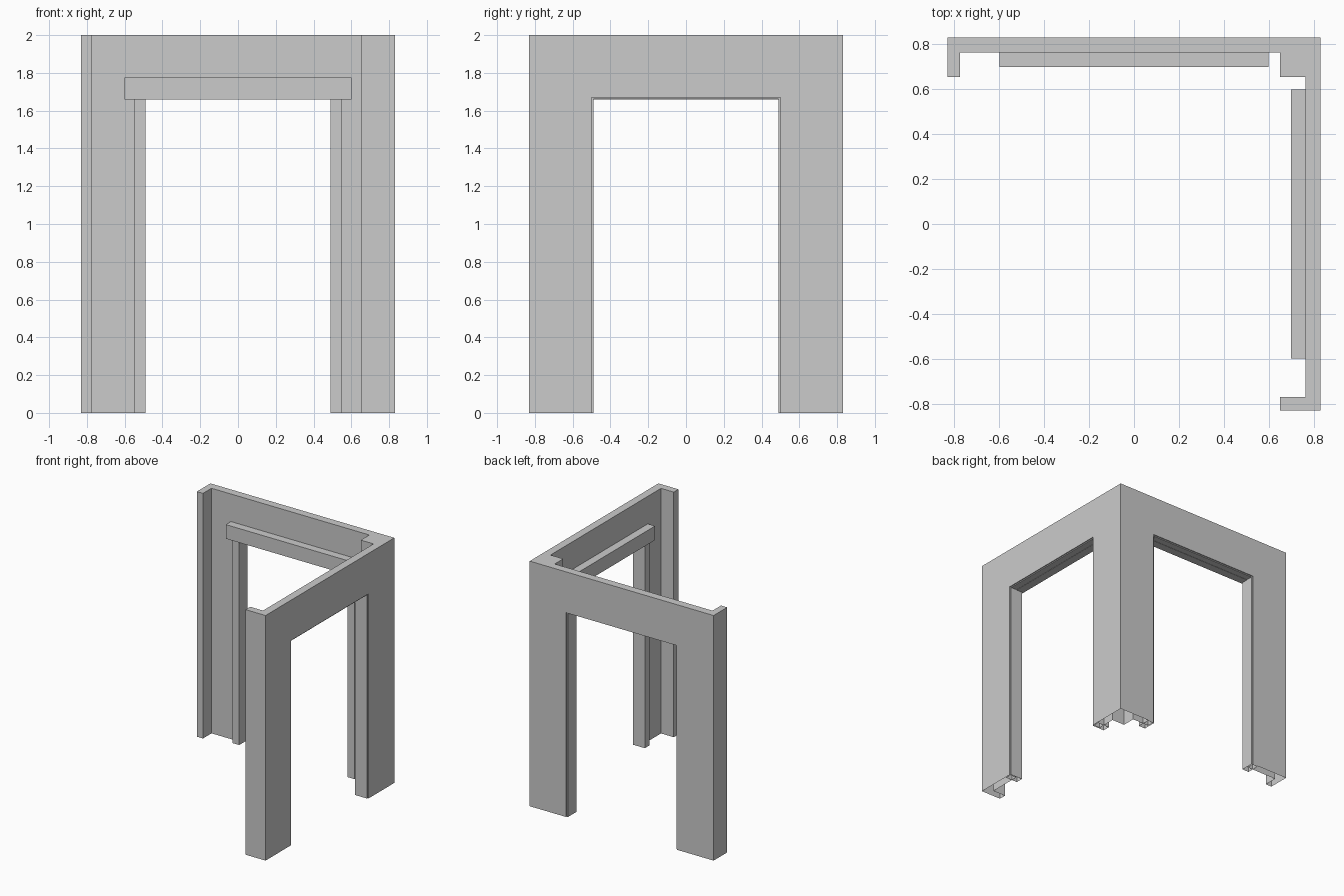
import bpy
import bmesh
from math import radians
from mathutils import Matrix

cube = bpy.data.objects.get("Cube")
if cube:
    bpy.data.objects.remove(cube, do_unlink=True)

grey = bpy.data.materials.new("plain grey")
grey.use_nodes = True
colour = (0.6, 0.6, 0.6, 1)
grey.diffuse_color = colour
grey.node_tree.nodes["Principled BSDF"].inputs["Base Color"].default_value = colour


def prism(name, outline, offset, place=None):
    """Extrude a flat outline by an offset, then place it."""
    bm = bmesh.new()
    base = bm.faces.new([bm.verts.new(p) for p in outline])
    grown = bmesh.ops.extrude_face_region(bm, geom=[base], use_keep_orig=True)
    bmesh.ops.translate(bm, vec=offset,
                        verts=[v for v in grown["geom"] if isinstance(v, bmesh.types.BMVert)])
    bmesh.ops.recalc_face_normals(bm, faces=bm.faces)
    if place:
        bm.transform(place)
    mesh = bpy.data.meshes.new(name)
    bm.to_mesh(mesh)
    bm.free()
    mesh.materials.append(grey)
    obj = bpy.data.objects.new(name, mesh)
    bpy.context.collection.objects.link(obj)
    return obj


def box(name, x, y, z, place=None):
    outline = [(x[0], y[0], z[0]), (x[1], y[0], z[0]), (x[1], y[1], z[0]), (x[0], y[1], z[0])]
    return prism(name, outline, (0, 0, z[1] - z[0]), place)


def open_bottom(obj):
    """Remove the faces resting on the ground."""
    bm = bmesh.new()
    bm.from_mesh(obj.data)
    feet = [f for f in bm.faces if all(abs(v.co.z) < 0.001 for v in f.verts)]
    bmesh.ops.delete(bm, geom=feet, context="FACES")
    bm.to_mesh(obj.data)
    bm.free()


# Two walls meeting at a thick corner post, with short returns at the free ends
plan = [(-.83, .83), (-.83, .655), (-.775, .655), (-.775, .765), (.65, .765), (.65, .655),
        (.765, .655), (.765, -.77), (.65, -.77), (.65, -.83), (.83, -.83), (.83, .83)]
walls = prism("corner_walls", [(x, y, 0) for x, y in plan], (0, 0, 2))

# The side doorway is the back one turned a quarter turn
sides = {"back": Matrix.Identity(4), "side": Matrix.Rotation(radians(-90), 4, "Z")}

for side, turn in sides.items():
    # Door opening
    cutter = box(side + "_opening_cutter", (-.5, .5), (.72, .9), (-.5, 1.67), turn)
    cutter.hide_render = True
    cut = walls.modifiers.new(side + "_opening", "BOOLEAN")
    cut.operation = "DIFFERENCE"
    cut.solver = "EXACT"
    cut.object = cutter
    bpy.context.view_layer.objects.active = walls
    bpy.ops.object.modifier_apply(modifier=cut.name)
    bpy.data.objects.remove(cutter, do_unlink=True)

    # Door lining and the lintel board over it
    arch = [(-.55, 0), (-.49, 0), (-.49, 1.662), (.49, 1.662), (.49, 0), (.55, 0),
            (.55, 1.72), (-.55, 1.72)]
    lining = prism(side + "_door_lining", [(x, .715, z) for x, z in arch], (0, .107, 0), turn)
    open_bottom(lining)
    box(side + "_lintel", (-.6, .6), (.7, .768), (1.66, 1.775), turn)

open_bottom(walls)
